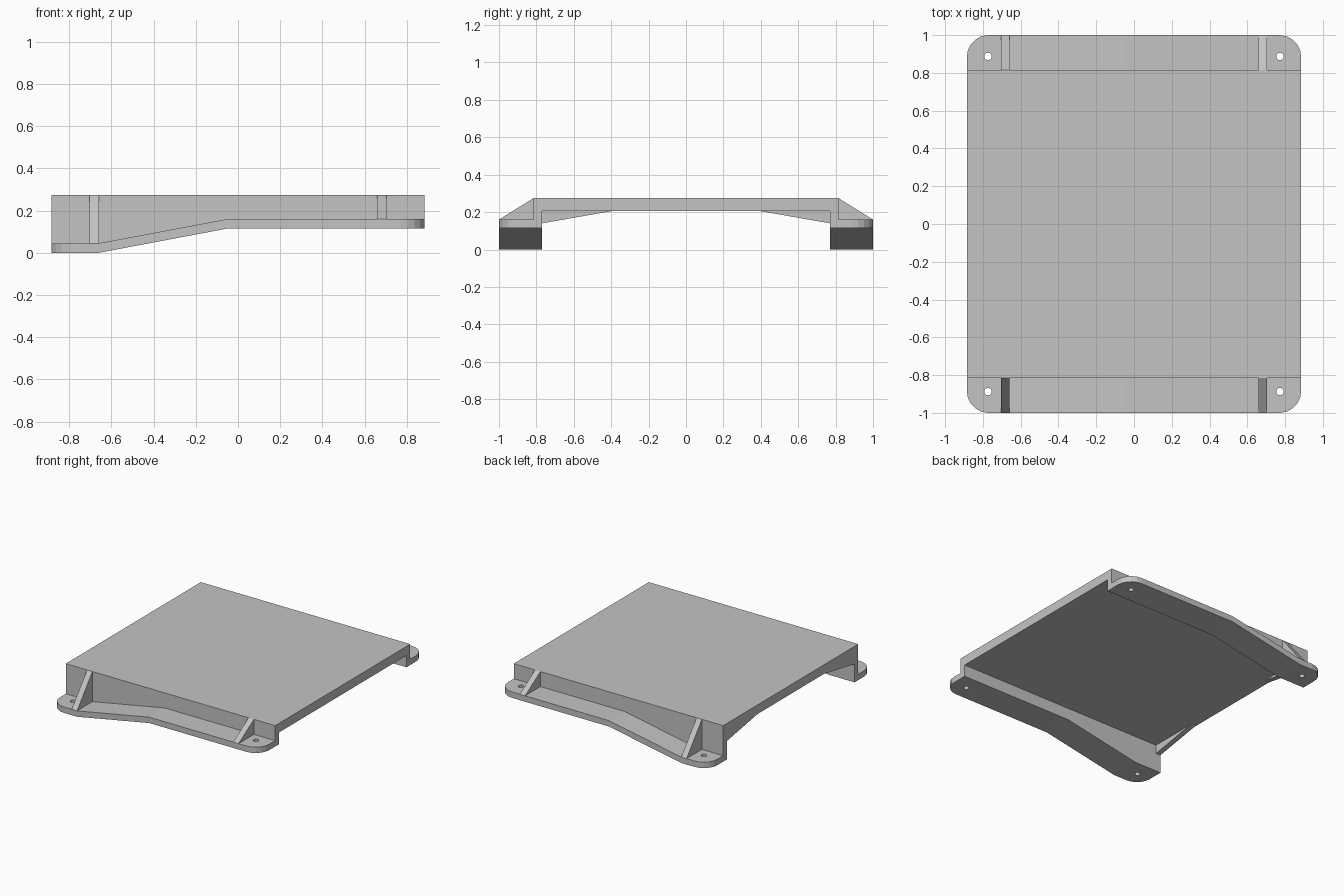
import bpy, bmesh, math
from mathutils import Vector

cube = bpy.data.objects.get("Cube")
if cube:
    bpy.data.objects.remove(cube)

grey = bpy.data.materials.new("plain grey")
grey.use_nodes = True
colour = (0.55, 0.55, 0.55, 1)
grey.diffuse_color = colour
grey.node_tree.nodes["Principled BSDF"].inputs["Base Color"].default_value = colour

HALF_X, WALL_IN, WALL_OUT, EDGE_Y = 0.885, 0.77, 0.815, 1.0
PLATE_LOW, TOP = 0.205, 0.275
THICK, RISE = 0.045, 0.115
RAMP_START, RAMP_END = -0.66, -0.05
RADIUS = 0.115


def underside(x):
    t = (x - RAMP_START) / (RAMP_END - RAMP_START)
    return RISE * min(max(t, 0), 1)


def prism(name, bottom, offset, mirrored=True):
    """Extrude a planar outline along offset; optionally mirror front to back."""
    bm = bmesh.new()
    face = bm.faces.new([bm.verts.new(p) for p in bottom])
    moved = bmesh.ops.extrude_face_region(bm, geom=[face])["geom"]
    verts = [v for v in moved if isinstance(v, bmesh.types.BMVert)]
    bmesh.ops.translate(bm, verts=verts, vec=Vector(offset))
    return finish(name, bm, mirrored)


def finish(name, bm, mirrored=True):
    bmesh.ops.recalc_face_normals(bm, faces=bm.faces)
    mesh = bpy.data.meshes.new(name)
    bm.to_mesh(mesh)
    bm.free()
    mesh.materials.append(grey)
    obj = bpy.data.objects.new(name, mesh)
    bpy.context.collection.objects.link(obj)
    if mirrored:
        mod = obj.modifiers.new("front and back", 'MIRROR')
        mod.use_axis = (False, True, False)
        mod.use_mirror_merge = False
    return obj


# Raised flat plate
prism("plate", [(x, y, PLATE_LOW) for x, y in (
    (-HALF_X, -WALL_IN), (HALF_X, -WALL_IN), (HALF_X, WALL_IN), (-HALF_X, WALL_IN))],
    (0, 0, TOP - PLATE_LOW), False)

# End walls with the ramped lower edge
stations = (-HALF_X, RAMP_START, RAMP_END, HALF_X)
prism("end_walls", [(x, -WALL_OUT, underside(x)) for x in stations]
      + [(HALF_X, -WALL_OUT, TOP), (-HALF_X, -WALL_OUT, TOP)],
      (0, WALL_OUT - WALL_IN, 0))

# Mounting flanges: strips across the ramp with rounded outer corners
corner = [(HALF_X - RADIUS * (1 - math.cos(a)), -EDGE_Y + RADIUS * (1 - math.sin(a)))
          for a in (i * math.pi / 10 for i in range(6))]
outline = ([(-x, y) for x, y in corner]
           + [(RAMP_START, -EDGE_Y), (RAMP_END, -EDGE_Y)] + corner[::-1])
bm = bmesh.new()
rings = []
for x, y in outline:
    z = underside(x)
    rings.append([bm.verts.new(p) for p in (
        (x, -WALL_OUT, z), (x, y, z), (x, y, z + THICK), (x, -WALL_OUT, z + THICK))])
for a, b in zip(rings, rings[1:]):
    for i in range(4):
        j = (i + 1) % 4
        bm.faces.new((a[i], a[j], b[j], b[i]))
bm.faces.new(rings[0])
bm.faces.new(rings[-1])
flanges = finish("mounting_flanges", bm)

# Screw holes through the flange corners
bm = bmesh.new()
for x in (-0.773, 0.773):
    drill = bmesh.ops.create_cone(bm, cap_ends=True, segments=16, radius1=0.02,
                                  radius2=0.02, depth=1)
    bmesh.ops.translate(bm, verts=drill["verts"], vec=(x, -0.887, 0))
cutter = finish("hole_cutter", bm, False)
cutter.hide_render = True
cut = flanges.modifiers.new("screw holes", 'BOOLEAN')
cut.operation = 'DIFFERENCE'
cut.solver = 'EXACT'
cut.object = cutter
bpy.context.view_layer.objects.active = flanges
bpy.ops.object.modifier_move_to_index(modifier=cut.name, index=0)
bpy.ops.object.modifier_apply(modifier=cut.name)
bpy.data.objects.remove(cutter)

# Triangular ribs bracing wall and flange
for name, x in (("right_ribs", -0.705), ("left_ribs", 0.66)):
    z = underside(x) + THICK
    prism(name, [(x, -WALL_OUT, TOP), (x, -WALL_OUT, z), (x, -EDGE_Y, z)], (0.045, 0, 0))

# Gussets under the plate on the low side
prism("plate_gussets", [(-HALF_X, -0.4, PLATE_LOW), (-HALF_X, -WALL_IN, PLATE_LOW),
                        (-HALF_X, -WALL_IN, 0.14)], (0.04, 0, 0))
